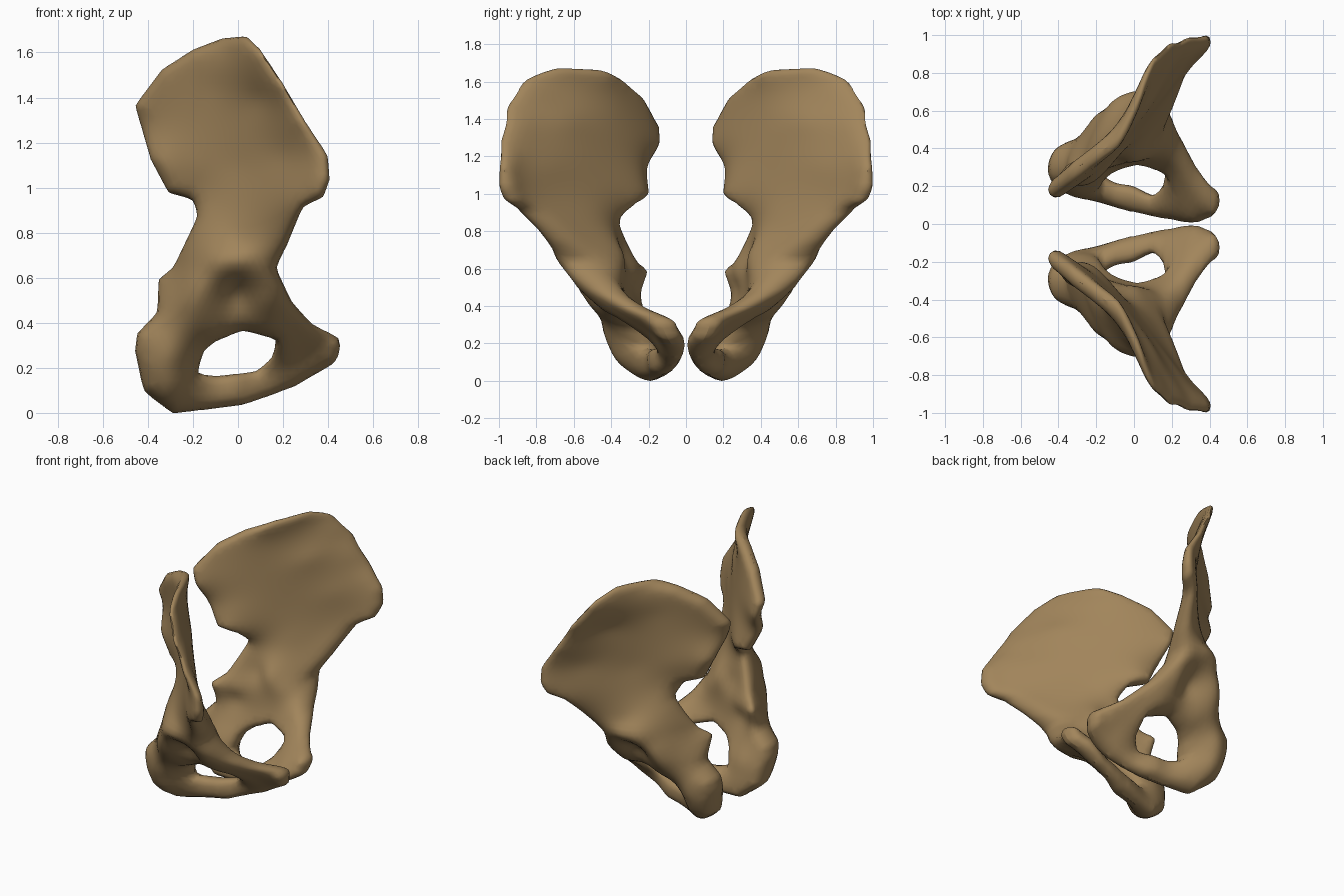
import bpy, bmesh, math
from mathutils import Vector
from mathutils.geometry import delaunay_2d_cdt

if "Cube" in bpy.data.objects:
    bpy.data.objects.remove(bpy.data.objects["Cube"])

# Side outline of one hip bone: x, z, mid depth y, half thickness
OUTLINE = [
    (-.46, 1.37, .18, .05), (-.34, 1.53, .27, .06), (-.2, 1.62, .37, .06), (-.07, 1.67, .47, .07),
    (.04, 1.68, .69, .07), (.1, 1.62, .84, .06), (.2, 1.47, .94, .06), (.3, 1.3, .97, .05),
    (.4, 1.15, .975, .04), (.41, 1.04, .965, .05), (.38, .96, .93, .05), (.29, .92, .86, .07),
    (.22, .75, .68, .08), (.17, .65, .58, .10), (.24, .5, .43, .09), (.33, .4, .27, .08),
    (.45, .34, .13, .07), (.46, .31, .13, .07), (.44, .23, .10, .06), (.25, .12, .06, .06),
    (.03, .04, .12, .06), (-.29, 0, .19, .06), (-.42, .1, .25, .08), (-.46, .28, .29, .08),
    (-.45, .36, .30, .08), (-.36, .45, .31, .08), (-.355, .6, .22, .04), (-.29, .65, .29, .05),
    (-.18, .88, .39, .06), (-.2, .95, .31, .08), (-.31, .98, .25, .06), (-.39, 1.13, .25, .05),
    (-.43, 1.27, .17, .05)]
# Opening between the lower bars
HOLE = [(-.18, .18, .22, .07), (-.15, .28, .28, .08), (-.1, .32, .33, .08), (.02, .37, .36, .07),
        (.17, .33, .30, .08), (.15, .25, .18, .06), (.08, .19, .12, .05), (-.1, .17, .17, .06)]
# Interior relief: blade, hip socket rim and hollow, seat bone, pubic bars
RELIEF = [
    (-.25, 1.3, .30, .06), (-.2, 1.1, .33, .08), (0, 1.1, .53, .06), (.2, 1.15, .78, .05),
    (.1, 1.4, .70, .05), (-.1, 1.45, .45, .05), (.05, .9, .58, .10), (0, .75, .52, .15),
    (0, .68, .52, .19), (-.1, .68, .51, .16), (.1, .62, .52, .15), (-.2, .58, .42, .16),
    (-.22, .5, .42, .14), (0, .54, .42, .09), (0, .45, .40, .08), (.12, .5, .46, .12),
    (-.2, .4, .38, .13), (-.3, .25, .30, .14), (-.3, .12, .26, .12), (0, .1, .13, .07),
    (.3, .25, .10, .08), (.25, .36, .27, .08)]


def solve(a, cols):
    """Gaussian elimination with several right-hand columns."""
    n = len(a)
    m = [list(r) + list(c) for r, c in zip(a, cols)]
    for i in range(n):
        p = max(range(i, n), key=lambda k: abs(m[k][i]))
        m[i], m[p] = m[p], m[i]
        for k in range(n):
            if k != i:
                f = m[k][i] / m[i][i]
                if f:
                    m[k] = [u - f * v for u, v in zip(m[k], m[i])]
    return [[v / m[i][i] for v in m[i][n:]] for i in range(n)]


# Smooth interpolation of depth and thickness over the side view
ctrl = OUTLINE + HOLE + RELIEF
kernel = lambda r: math.sqrt(r * r + .0009)
weights = solve([[kernel(math.dist(p[:2], q[:2])) for q in ctrl] for p in ctrl],
                [(p[2] - .5, p[3] - .07) for p in ctrl])


def field(x, z):
    y, h = .5, .07
    for c, w in zip(ctrl, weights):
        k = kernel(math.dist((x, z), c[:2]))
        y += k * w[0]
        h += k * w[1]
    return y, max(h, .02)


def inside_loop(x, z, loop):
    hit = False
    for a, b in zip(loop, loop[1:] + loop[:1]):
        if (a[1] > z) != (b[1] > z) and x < a[0] + (z - a[1]) * (b[0] - a[0]) / (b[1] - a[1]):
            hit = not hit
    return hit


def inside(x, z):
    return inside_loop(x, z, OUTLINE) and not inside_loop(x, z, HOLE)


def edge_distance(p):
    best = 9
    for loop in (OUTLINE, HOLE):
        for a, b in zip(loop, loop[1:] + loop[:1]):
            a, b = Vector(a[:2]), Vector(b[:2])
            d = b - a
            t = max(0, min(1, (p - a).dot(d) / d.dot(d)))
            best = min(best, (p - a - d * t).length)
    return best


def plan():
    """Triangulate the side view: border, inset rings, inner grid."""
    pts, edges, rings = [], [], []
    for loop in (OUTLINE, HOLE):
        start = len(pts)
        # rows aligned with the border samples, mitred at the corners
        for o, a, b in zip(loop[-1:] + loop[:-1], loop, loop[1:] + loop[:1]):
            o, a, b = Vector(o[:2]), Vector(a[:2]), Vector(b[:2])
            n = max(1, round((b - a).length / .025))
            n1 = Vector((b.y - a.y, a.x - b.x)).normalized()
            n0 = Vector((a.y - o.y, o.x - a.x)).normalized()
            for i in range(n):
                p = a.lerp(b, i / n)
                pts.append(p)
                normal = n1 if i else (n0 + n1) / (1 + n0.dot(n1))
                for off in (.006, .02, .04):
                    q = p + normal * off
                    if not inside(*q):
                        q = p - normal * off
                    if inside(*q) and edge_distance(q) > off * .95:
                        rings.append(q)
        count = len(pts) - start
        edges += [(start + i, start + (i + 1) % count) for i in range(count)]
    pts += rings
    for i in range(-16, 17):
        for k in range(1, 57):
            p = Vector((i * .03 + .015 * (k % 2), k * .03))
            if inside(*p) and edge_distance(p) > .055:
                pts.append(p)
    vs, _, fs, *_ = delaunay_2d_cdt(pts, edges, [], 0, 1e-5)
    tris = []
    for f in fs:
        c = sum((vs[i] for i in f), Vector((0, 0))) / len(f)
        if inside(*c):
            tris.append(list(f))
    return vs, tris


def hip_bone(name, side, vs, tris, mat):
    bm = bmesh.new()
    inner, outer = [], []
    for p in vs:
        y, h = field(*p)
        d = edge_distance(p)
        h *= math.sqrt(max(0, 1 - (1 - min(d / .05, 1)) ** 2))
        lo = max(y - h, .006)
        v = bm.verts.new((p.x, side * lo, p.y))
        inner.append(v)
        outer.append(v if d < 1e-4 else bm.verts.new((p.x, side * (y + h), p.y)))
    for t in tris:
        for layer in (inner, outer):
            try:
                bm.faces.new([layer[i] for i in t])
            except ValueError:
                pass
    bmesh.ops.delete(bm, geom=[v for v in bm.verts if not v.link_faces], context='VERTS')
    bmesh.ops.recalc_face_normals(bm, faces=bm.faces[:])
    # relax the triangulation so the rim reads as one smooth band
    for _ in range(2):
        bmesh.ops.smooth_vert(bm, verts=bm.verts[:], factor=.35,
                              use_axis_x=True, use_axis_y=True, use_axis_z=True)
    low = min(v.co.z for v in bm.verts)
    bmesh.ops.translate(bm, verts=bm.verts[:], vec=(0, 0, -low))
    me = bpy.data.meshes.new(name)
    bm.to_mesh(me)
    bm.free()
    me.materials.append(mat)
    ob = bpy.data.objects.new(name, me)
    bpy.context.collection.objects.link(ob)
    bpy.context.view_layer.objects.active = ob
    ob.select_set(True)
    bpy.ops.object.shade_smooth_by_angle(angle=math.radians(75))
    ob.select_set(False)


bone = bpy.data.materials.new("bone_brown")
bone.diffuse_color = (.36, .235, .105, 1)
bone.use_nodes = True
bone.node_tree.nodes["Principled BSDF"].inputs["Base Color"].default_value = bone.diffuse_color

# Two mirrored hip bones
verts, triangles = plan()
hip_bone("left_hip_bone", 1, verts, triangles, bone)
hip_bone("right_hip_bone", -1, verts, triangles, bone)
